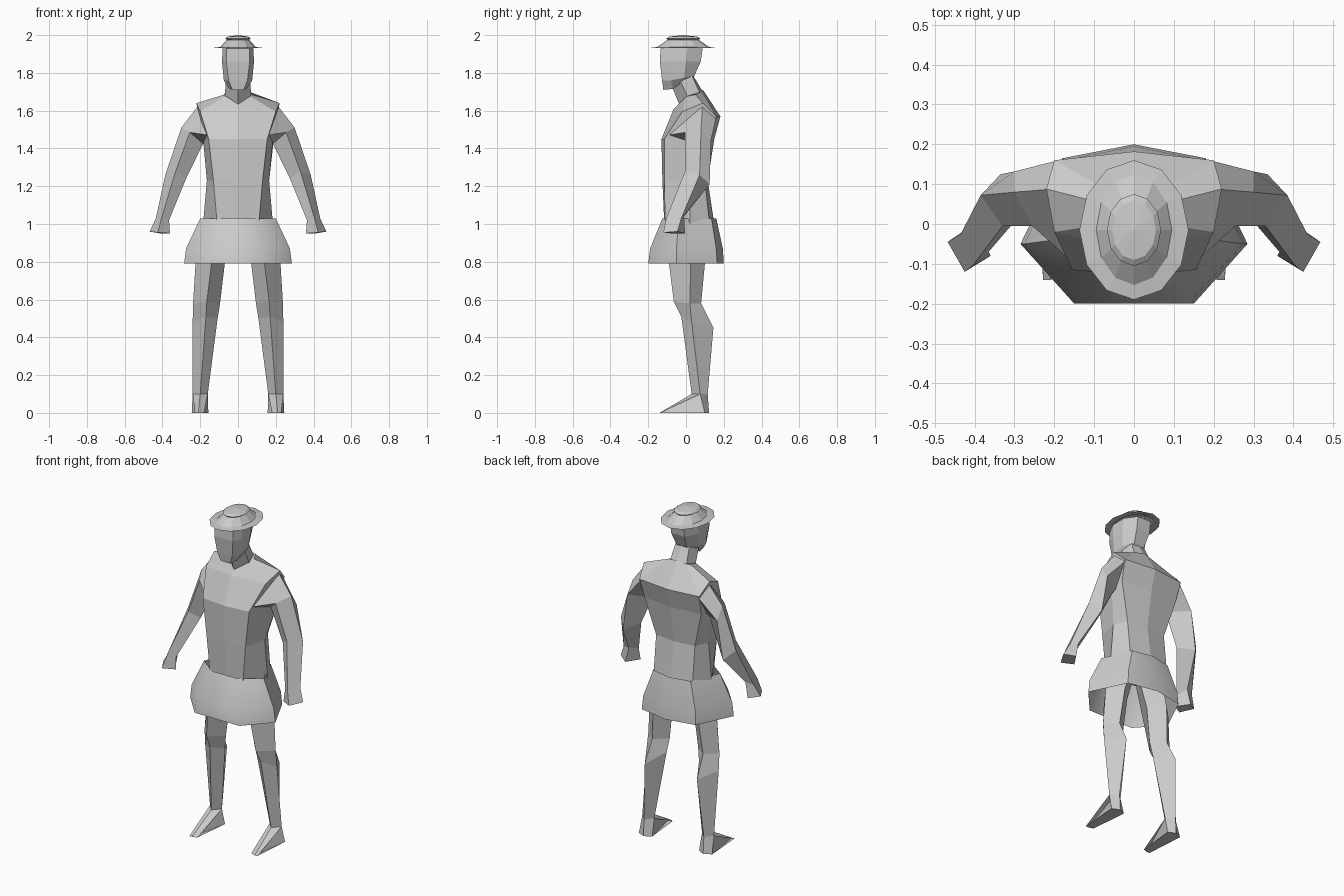
import bpy, bmesh, math

grey = bpy.data.materials.new("plain_grey")
grey.diffuse_color = (0.6, 0.6, 0.6, 1)


def loft(name, rings, cap=True, apex=None, mirror=False, smooth=0):
    """Skin a list of equal-length point rings; optional end caps or apex."""
    bm = bmesh.new()
    loops = [[bm.verts.new(p) for p in ring] for ring in rings]
    n = len(loops[0])
    for a, b in zip(loops, loops[1:]):
        for i in range(n):
            j = (i + 1) % n
            bm.faces.new((a[i], a[j], b[j], b[i]))
    if cap:
        bm.faces.new(loops[0][::-1])
    if apex:
        tip = bm.verts.new(apex)
        for i in range(n):
            bm.faces.new((loops[-1][i], loops[-1][(i + 1) % n], tip))
    elif cap:
        bm.faces.new(loops[-1])
    bmesh.ops.recalc_face_normals(bm, faces=bm.faces)
    mesh = bpy.data.meshes.new(name)
    bm.to_mesh(mesh)
    bm.free()
    mesh.materials.append(grey)
    obj = bpy.data.objects.new(name, mesh)
    bpy.context.collection.objects.link(obj)
    if mirror:
        obj.modifiers.new("mirror", 'MIRROR').use_mirror_merge = False
    if smooth:
        bpy.context.view_layer.objects.active = obj
        obj.select_set(True)
        bpy.ops.object.shade_smooth_by_angle(angle=math.radians(smooth))
        obj.select_set(False)
    return obj


def sym(half):
    """Close a half ring running from front centre to back centre."""
    return half + [(-x, y, z) for x, y, z in reversed(half) if x > 0]


def flat(z, pts):
    return [(x, y, z) for x, y in pts]


# Torso: waist, ribs, chest, shoulders, collar
loft("torso", [
    sym(flat(1.0, [(0, -.115), (.11, -.11), (.185, .02), (.13, .125), (0, .15)])),
    sym(flat(1.23, [(0, -.125), (.13, -.115), (.165, .02), (.13, .1), (0, .115)])),
    sym(flat(1.45, [(0, -.13), (.155, -.115), (.185, .03), (.19, .125), (0, .15)])),
    sym([(0, -.065, 1.61), (.2, -.02, 1.595), (.22, .088, 1.64),
         (.2, .16, 1.57), (0, .182, 1.57)]),
    sym([(0, -.035, 1.635), (.07, 0, 1.675), (.072, .05, 1.685),
         (.06, .08, 1.70), (0, .09, 1.71)]),
])

# Skirt: open flared shell
loft("skirt", [
    sym(flat(1.03, [(.085, -.125), (.2, -.04), (.125, .135), (0, .16)])),
    sym(flat(.87, [(.145, -.19), (.275, -.05), (.175, .16), (0, .195)])),
    sym(flat(.79, [(.15, -.2), (.285, -.05), (.18, .165), (0, .2)])),
], cap=False, smooth=48)

# Legs: front, outer, back, inner corner of each section
loft("legs", [
    flat(.98, [(.1, -.1), (.18, .02), (.1, .11), (.01, .02)]),
    flat(.79, [(.14, -.09), (.225, .025), (.15, .1), (.07, .025)]),
    [(.165, -.065, .59), (.238, .02, .58), (.17, .08, .58), (.095, .02, .58)],
    [(.17, -.025, .51), (.24, .03, .48), (.175, .145, .45), (.108, .03, .5)],
    flat(.1, [(.2, .03), (.24, .075), (.2, .115), (.16, .075)]),
], mirror=True)

# Feet: wedge from ankle down to a narrow toe
loft("feet", [
    flat(.1, [(.2, .03), (.24, .075), (.2, .115), (.16, .075)]),
    flat(0, [(.21, -.14), (.245, .1), (.2, .122), (.157, .1)]),
], mirror=True)
loft("toes", [
    [(.2, .03, .1), (.16, .075, .1), (.24, .075, .1)],
    [(.21, -.14, 0), (.18, -.13, 0), (.228, -.14, 0)],
    [(.2, .1, 0), (.157, .1, 0), (.245, .1, 0)],
], mirror=True)

# Arms with hands: outer, front, inner, back corner of each section
loft("arms", [
    [(.2, .088, 1.64), (.15, -.1, 1.47), (.15, .04, 1.42), (.19, .16, 1.565)],
    [(.3, .08, 1.51), (.255, -.005, 1.485), (.185, .05, 1.425), (.3, .132, 1.44)],
    [(.385, .072, 1.26), (.33, -.005, 1.28), (.275, .035, 1.24), (.335, .125, 1.21)],
    [(.435, -.025, 1.03), (.405, -.105, 1.03), (.365, -.07, 1.02), (.39, -.01, 1.04)],
    [(.468, -.045, .96), (.425, -.12, .955), (.36, -.08, .95), (.41, -.005, .95)],
], mirror=True)

# Neck: leaning forward
loft("neck", [
    sym([(0, -.035, 1.63), (.07, .01, 1.67), (.055, .075, 1.69), (0, .09, 1.70)]),
    sym([(0, -.075, 1.73), (.065, -.03, 1.76), (.045, .03, 1.79), (0, .035, 1.79)]),
])

# Head: chin, jaw, cheek, brow, crown
loft("head", [
    sym([(.03, -.12, 1.71), (.045, -.07, 1.715), (.05, -.02, 1.75), (.03, .03, 1.765)]),
    sym([(.05, -.127, 1.76), (.075, -.08, 1.76), (.075, -.01, 1.775), (.035, .045, 1.785)]),
    sym([(.062, -.138, 1.86), (.085, -.08, 1.86), (.085, 0, 1.86), (.045, .078, 1.86)]),
    sym([(.06, -.135, 1.93), (.08, -.08, 1.94), (.08, .01, 1.94), (.045, .088, 1.93)]),
])


# Hat: flat oval brim, domed crown, button top
def oval(rx, ry, z, n=12):
    return [(rx * math.sin(i * math.tau / n), -.015 + ry * math.cos(i * math.tau / n), z)
            for i in range(n)]


loft("hat", [
    oval(.137, .175, 1.932), oval(.095, .138, 1.937), oval(.058, .083, 1.975),
    oval(.068, .09, 1.982), oval(.055, .075, 1.992),
], cap=False, apex=(0, -.015, 2.0))
